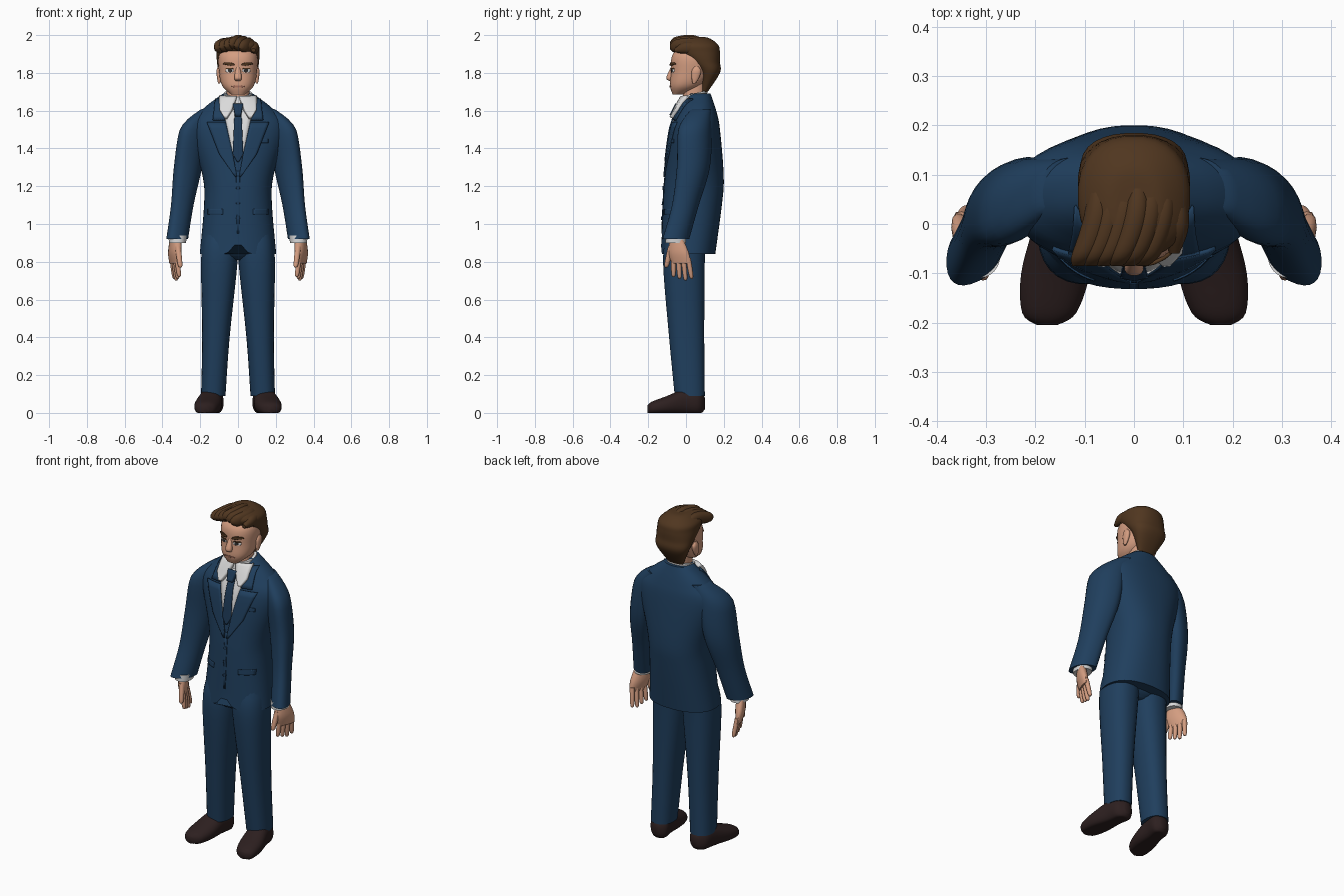
import bpy, bmesh, math
from mathutils import Vector
from mathutils.bvhtree import BVHTree

cube = bpy.data.objects.get("Cube")
if cube:
    bpy.data.objects.remove(cube, do_unlink=True)


def material(name, *rgb):
    mat = bpy.data.materials.new(name)
    mat.use_nodes = True
    mat.diffuse_color = (*rgb, 1)
    shader = mat.node_tree.nodes["Principled BSDF"]
    shader.inputs["Base Color"].default_value = mat.diffuse_color
    return mat


SUIT = material("navy suit", .014, .049, .11)
TIE = material("dark blue tie", .012, .04, .09)
SHIRT = material("white shirt", .7, .7, .7)
SKIN = material("skin", .66, .34, .22)
HAIR = material("brown hair", .08, .037, .014)
SHOE = material("dark shoe leather", .026, .014, .014)
WHITE = material("eye white", .75, .75, .75)
IRIS = material("dark iris", .03, .03, .03)
LIP = material("lip", .45, .19, .13)


def make(name, verts, faces, mat):
    """Mesh object with outward normals and soft shading."""
    mesh = bpy.data.meshes.new(name)
    mesh.from_pydata(verts, [], faces)
    bm = bmesh.new()
    bm.from_mesh(mesh)
    bmesh.ops.recalc_face_normals(bm, faces=bm.faces)
    bm.to_mesh(mesh)
    bm.free()
    mesh.materials.append(mat)
    obj = bpy.data.objects.new(name, mesh)
    bpy.context.collection.objects.link(obj)
    bpy.ops.object.select_all(action='DESELECT')
    obj.select_set(True)
    bpy.context.view_layer.objects.active = obj
    bpy.ops.object.shade_smooth_by_angle(angle=math.radians(45))
    return obj


def spline(rows, steps):
    """Smooth interpolation through the given section rows."""
    out = []
    last = len(rows) - 1
    for i in range(last):
        before, start, end, after = (rows[max(0, min(last, i + k))] for k in (-1, 0, 1, 2))
        for j in range(steps):
            t = j / steps
            out.append([q + t * ((r - p) + t * ((2*p - 5*q + 4*r - s) + t * (3*(q - r) + s - p))) / 2
                        for p, q, r, s in zip(before, start, end, after)])
    return out + [rows[last]]


def skin_rings(rings, sides):
    """Quads between consecutive rings, closed by end caps."""
    faces = []
    for r in range(rings - 1):
        for k in range(sides):
            here, beside = r * sides + k, r * sides + (k + 1) % sides
            faces.append((here, beside, beside + sides, here + sides))
    total = rings * sides
    return faces + [tuple(range(sides)), tuple(range(total - sides, total))]


def loft(name, rows, mat, centre=lambda w: 0, side=1, axis='Z', sides=28, shape=lambda p: p):
    """Skin over oval sections: (place on axis, half width in x, low edge, high edge)."""
    verts = []
    rings = spline(rows, 5)
    roundness = 2 / 2.3
    for w, half, low, high in rings:
        for k in range(sides):
            angle = math.tau * (k + .5) / sides
            c, s = math.cos(angle), math.sin(angle)
            x = side * centre(w) + half * math.copysign(abs(c) ** roundness, c)
            v = (low + high) / 2 + (high - low) / 2 * math.copysign(abs(s) ** roundness, s)
            point = Vector((x, v, w)) if axis == 'Z' else Vector((x, w, max(v, 0)))
            verts.append(shape(point))
    faces = skin_rings(len(rings), sides)
    make(name, verts, faces, mat)
    return BVHTree.FromPolygons(verts, faces)


def rod(name, x, y, top, bottom, radius, side, slant=0):
    """Round-tipped finger hanging down from the palm."""
    rows = []
    for t, f in ((0, 1), (.5, 1), (.9, .8), (1, .3)):
        middle = y + slant * t
        rows.append((top + (bottom - top) * t, radius * f, middle - radius * f, middle + radius * f))
    loft(name, rows, SKIN, lambda z: x - .12 * (top - z), side, sides=10)


def drape(name, base, rows, mat, lift=.006, side=1, cols=6, steps=5):
    """Thin plate laid on the front of a surface; rows are (z, centre x, half width)."""
    lines = []
    for start, end in zip(rows, rows[1:]):
        lines += [[p + (q - p) * j / steps for p, q in zip(start, end)] for j in range(steps)]
    lines.append(rows[-1])
    verts, faces = [], []
    for z, middle, half in lines:
        for k in range(cols + 1):
            x = side * (middle + half * (2 * k / cols - 1))
            hit = base.ray_cast(Vector((x, -1, z)), Vector((0, 1, 0)))[0]
            hit = hit or base.find_nearest(Vector((x, 0, z)))[0]
            verts.append((x, hit.y - lift / 2, z))
    width = cols + 1
    for r in range(len(lines) - 1):
        for i in range(r * width, r * width + cols):
            faces.append((i, i + 1, i + width + 1, i + width))
    obj = make(name, verts, faces, mat)
    solid = obj.modifiers.new("thickness", 'SOLIDIFY')
    solid.thickness, solid.offset = lift, 0


def oval(x, z, rx, rz):
    angles = [math.pi * (k / 8 - .5) for k in range(9)]
    return [(z + rz * math.sin(a), x, rx * max(math.cos(a), .05)) for a in angles]


def hem(p):
    """Cut the front of the jacket away in a rounded notch."""
    if p.y < 0:
        p.z += max(0, .91 - p.z) * max(0, 1 - abs(p.x) / .06)
    return p


# Jacket body, with the trouser seat inside
jacket = loft("jacket", [(.84, .203, -.132, .155), (1.1, .18, -.122, .19), (1.25, .187, -.112, .2),
                         (1.5, .25, -.08, .18), (1.6, .195, -.04, .16), (1.69, .08, .01, .13)],
              SUIT, sides=48, shape=hem)
loft("trouser_seat", [(.81, .05, -.07, .06), (.85, .14, -.118, .1), (.95, .15, -.105, .12)], SUIT)
drape("jacket_front_edge", jacket, [(.95, 0, .006), (1.28, 0, .01)], SUIT, .003)
drape("breast_pocket", jacket, [(1.43, .13, .03), (1.45, .13, .03)], SUIT, .004)
for i in range(3):
    drape("jacket_button", jacket, oval(0, 1.03 + .08 * i, .01, .01), TIE, .007)

# Shirt front, collar, tie and neck
drape("shirt_front", jacket, [(1.36, 0, .025), (1.66, 0, .09)], SHIRT, .004)
drape("tie_blade", jacket, [(1.33, 0, .005), (1.37, 0, .028), (1.6, 0, .018)], TIE, .012)
drape("tie_knot", jacket, [(1.57, 0, .015), (1.63, 0, .027)], TIE, .034)
loft("shirt_collar", [(1.58, .09, -.04, .1), (1.69, .075, -.02, .115)], SHIRT,
     shape=lambda p: p + Vector((0, 0, p.y / 4 - .01)))
loft("neck", [(1.6, .06, -.02, .1), (1.78, .06, -.01, .11)], SKIN)

# Head, nose and mouth
head = loft("head", [(1.685, .035, -.07, -.02), (1.73, .083, -.085, .08), (1.8, .1, -.08, .13),
                     (1.9, .1, -.07, .15), (1.97, .03, .02, .08)], SKIN)
loft("nose", [(1.758, .014, -.09, -.07), (1.775, .02, -.105, -.07), (1.83, .011, -.08, -.06),
              (1.85, .006, -.07, -.06)], SKIN, sides=12)
drape("mouth", head, oval(0, 1.728, .035, .005), LIP, .003)

# Hair cap, swept quiff locks and the tuft beyond the parting
loft("hair", [(1.7, .05, .08, .115), (1.8, .1, .07, .18), (1.86, .112, .01, .18),
              (1.91, .114, -.05, .18), (1.95, .108, -.07, .17), (1.985, .06, -.03, .12),
              (1.99, .02, .01, .07)], HAIR)
for i in range(6):
    x = .026 * (i - 3)
    rise = .004 * math.cos(2 * i) - 3 * x * x
    loft("hair_lock", [(-.085, .012, 1.94, 1.96), (-.055, .027, 1.92, 1.988),
                       (.04, .026, 1.93, 1.997), (.14, .006, 1.93, 1.955)], HAIR,
         lambda y: x + .25 * y * (1 - 8 * y), axis='Y', sides=12,
         shape=lambda p: p + Vector((0, 0, rise)))
loft("parted_tuft", [(-.06, .01, 1.91, 1.93), (0, .03, 1.9, 1.965), (.1, .02, 1.9, 1.955)],
     HAIR, lambda y: .082, axis='Y', sides=14)

for side, label in ((1, "left_"), (-1, "right_")):
    # Lapel, collar, shirt wing and pocket flap
    drape(label + "lapel", jacket, [(1.25, .01, .005), (1.37, .063, .036), (1.54, .115, .05)],
          SUIT, .009, side)
    drape(label + "jacket_collar", jacket, [(1.55, .1, .033), (1.66, .105, .013)], SUIT, .011, side)
    drape(label + "shirt_wing", jacket, [(1.56, .065, .006), (1.6, .064, .032), (1.67, .05, .045)],
          SHIRT, .03, side)
    drape(label + "pocket_flap", jacket, [(1.05, .12, .04), (1.08, .12, .04)], SUIT, .004, side)

    # Sleeve, bending inward over the shoulder, and shirt cuff
    loft(label + "sleeve", [(1.61, .04, -.005, .09), (1.5, .075, -.04, .12), (1.3, .075, -.035, .125),
                            (1.1, .06, -.05, .08), (.92, .058, -.09, .04)], SUIT,
         lambda z: .46 - .15 * z - 4 * max(0, z - 1.48) ** 2, side,
         shape=lambda p: p - Vector((0, .4 * (abs(p.x) - .25), 0)))
    loft(label + "cuff", [(.9, .045, -.11, 0), (.94, .05, -.11, 0)], SHIRT, lambda z: .32, side)

    # Hand, turned so the little finger sits outermost
    loft(label + "palm", [(.92, .026, -.085, -.015), (.85, .028, -.095, .015),
                          (.79, .014, -.075, .025)], SKIN, lambda z: .335, side, sides=16,
         shape=lambda p: p + Vector((side * .35 * (p.y + .04), 0, 0)))
    for i in range(4):
        tip = .7 + .01 * abs(i - 2)
        rod(label + "finger", .323 + .009 * i, -.066 + .026 * i, .82, tip, .013, side, .006 * i)
    rod(label + "thumb", .318, -.08, .88, .77, .015, side, -.025)

    # Trouser leg and shoe
    loft(label + "trouser_leg", [(.09, .065, -.06, .1), (.4, .073, -.09, .097), (.8, .097, -.122, .1),
                                 (.95, .09, -.1, .11)], SUIT, lambda z: .135 - .045 * z, side)
    loft(label + "shoe", [(.1, .02, .02, .08), (.07, .055, -.01, .12), (0, .06, -.01, .13),
                          (-.1, .07, -.01, .09), (-.18, .055, -.01, .06), (-.205, .02, 0, .04)],
         SHOE, lambda y: .143 - .16 * y, side, axis='Y')

    # Eye, brow and ear
    drape(label + "eye", head, oval(.044, 1.812, .022, .011), WHITE, .003, side)
    drape(label + "iris", head, oval(.042, 1.812, .01, .01), IRIS, .005, side)
    drape(label + "upper_lid", head, [(1.82, .044, .022), (1.826, .046, .016)], HAIR, .006, side)
    drape(label + "eyebrow", head, [(1.838, .03, .012), (1.846, .048, .03), (1.855, .053, .016)],
          HAIR, .008, side)
    loft(label + "ear", [(1.745, .006, .035, .05), (1.77, .011, .03, .068), (1.81, .014, .03, .08),
                         (1.835, .006, .045, .065)], SKIN, lambda z: .1, side, sides=14)
